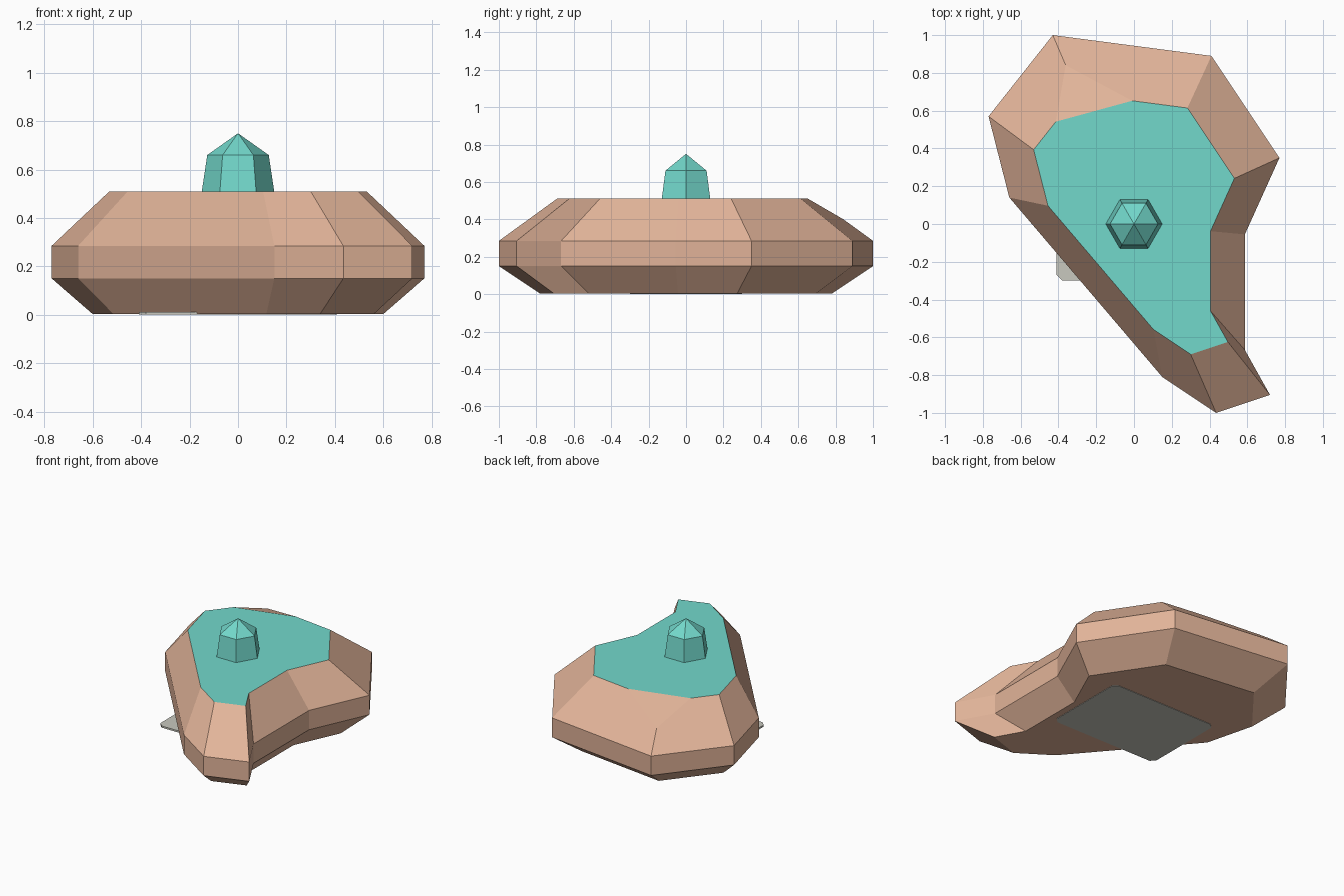
import bpy, bmesh, math
from mathutils import Vector

if "Cube" in bpy.data.objects:
    bpy.data.objects.remove(bpy.data.objects["Cube"])


def material(name, rgb):
    m = bpy.data.materials.new(name)
    m.diffuse_color = (*rgb, 1)
    m.use_nodes = True
    m.node_tree.nodes["Principled BSDF"].inputs["Base Color"].default_value = m.diffuse_color
    return m


TAN = material("tan stone", (0.76, 0.456, 0.319))
TEAL = material("teal", (0.17, 0.69, 0.60))
GREY = material("pale grey", (0.58, 0.58, 0.52))


def loft(bm, rings):
    """Skin closed counter-clockwise rings from bottom to top, with end caps."""
    loops = [[bm.verts.new(p) for p in r] for r in rings]
    for a, b in zip(loops, loops[1:]):
        n = len(a)
        for i in range(n):
            j = (i + 1) % n
            if len(b) == 1:  # ring closing to a point
                bm.faces.new((a[i], a[j], b[0]))
            else:
                bm.faces.new((a[i], a[j], b[j], b[i]))
    bm.faces.new(loops[0][::-1])
    if len(loops[-1]) > 2:
        bm.faces.new(loops[-1])


def finish(bm, name, *mats):
    bmesh.ops.recalc_face_normals(bm, faces=bm.faces)
    me = bpy.data.meshes.new(name)
    bm.to_mesh(me)
    bm.free()
    for m in mats:
        me.materials.append(m)
    ob = bpy.data.objects.new(name, me)
    bpy.context.collection.objects.link(ob)
    return ob


# Rock: one outline, scaled in at the bottom and the top
outline = [(-0.43, 1.0), (-0.77, 0.57), (-0.66, 0.14), (0.15, -0.81),
           (0.435, -1.0), (0.72, -0.905), (0.587, -0.667), (0.587, -0.055),
           (0.77, 0.35), (0.41, 0.89)]
profile = [(0.78, 0.003), (1.0, 0.15), (1.0, 0.285), (0.69, 0.51)]
bm = bmesh.new()
loft(bm, [[(x * s, y * s, z) for x, y in outline] for s, z in profile])

# Chipped back corner of the rock
a, b, c = Vector((0, 0.655, 0.51)), Vector((-0.42, 0.54, 0.51)), Vector((-0.362, 0.842, 0.40))
normal = (b - a).cross(c - a)
if normal.z < 0:
    normal.negate()
bmesh.ops.bisect_plane(bm, geom=bm.verts[:] + bm.edges[:] + bm.faces[:],
                       plane_co=a, plane_no=normal, clear_outer=True)
bmesh.ops.holes_fill(bm, edges=[e for e in bm.edges if e.is_boundary], sides=0)
bmesh.ops.recalc_face_normals(bm, faces=bm.faces)

# Teal covers only the level top
for f in bm.faces:
    f.material_index = 1 if f.normal.z > 0.99 else 0
finish(bm, "rock", TAN, TEAL)


# Pointed six-sided crystal
def hexagon(r, z):
    return [(r * math.cos(i * math.pi / 3), r * math.sin(i * math.pi / 3), z) for i in range(6)]


bm = bmesh.new()
loft(bm, [hexagon(0.151, 0.50), hexagon(0.127, 0.66), [(0, 0, 0.75)]])
finish(bm, "crystal", TEAL)

# Thin base plate with clipped corners
w, d, k = 0.41, 0.30, 0.03
plate = [(w, -d + k), (w, d - k), (w - k, d), (-w + k, d),
         (-w, d - k), (-w, -d + k), (-w + k, -d), (w - k, -d)]
bm = bmesh.new()
loft(bm, [[(x, y, z) for x, y in plate] for z in (0, 0.012)])
finish(bm, "base_plate", GREY)
